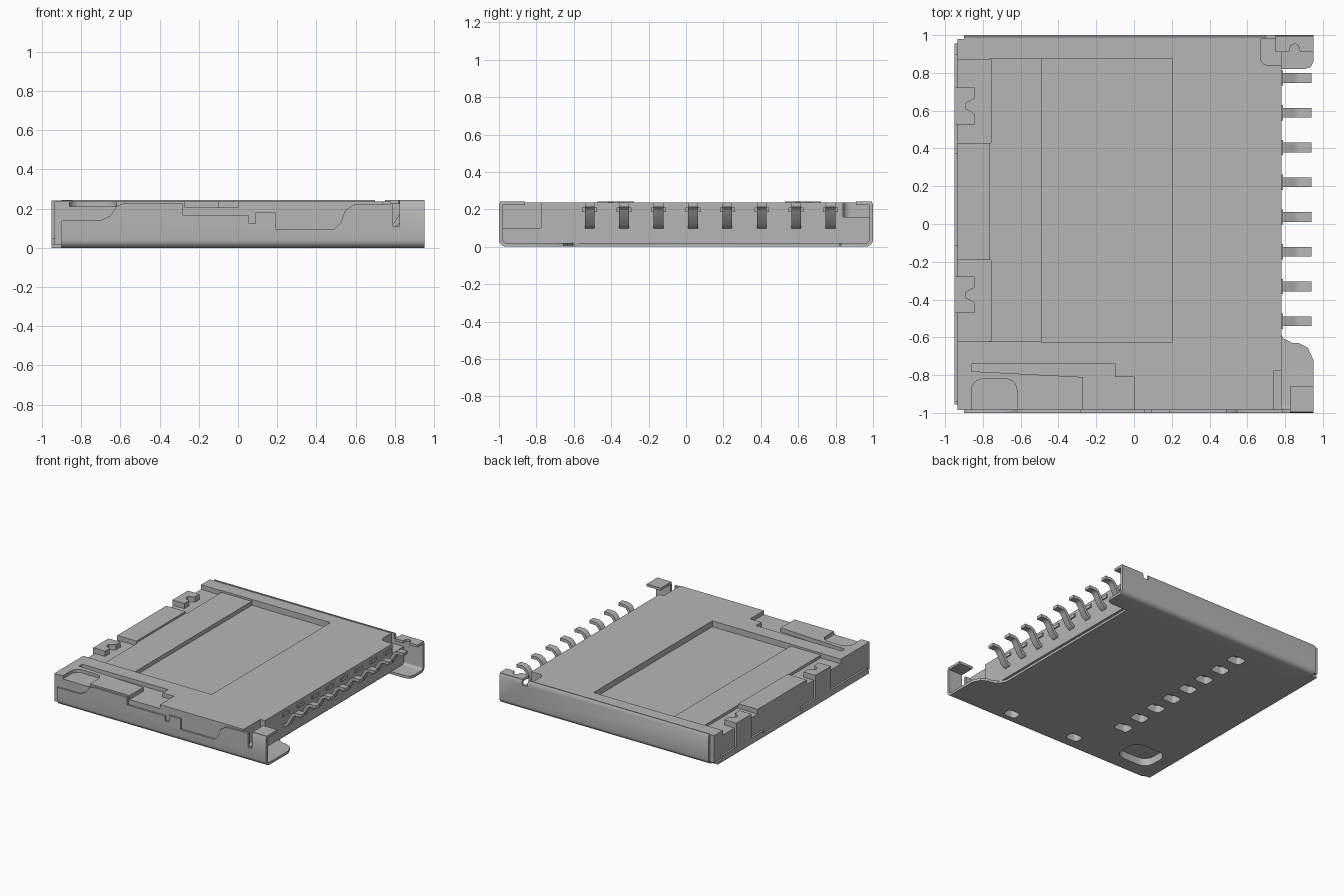
import bpy, bmesh, math

if "Cube" in bpy.data.objects:
    bpy.data.objects.remove(bpy.data.objects["Cube"], do_unlink=True)

GREY = bpy.data.materials.new("satin grey")
GREY.use_nodes = True
GREY.diffuse_color = (0.47, 0.47, 0.47, 1)
GREY.node_tree.nodes["Principled BSDF"].inputs["Base Color"].default_value = (0.47, 0.47, 0.47, 1)


def prism(name, pts, lo, hi, axis="z"):
    """Extrude a 2D outline along one axis."""
    place = {"x": lambda a, b, c: (c, a, b),
             "y": lambda a, b, c: (a, c, b),
             "z": lambda a, b, c: (a, b, c)}[axis]
    bm = bmesh.new()
    low = [bm.verts.new(place(a, b, lo)) for a, b in pts]
    high = [bm.verts.new(place(a, b, hi)) for a, b in pts]
    bm.faces.new(low)
    bm.faces.new(high)
    for i in range(len(pts)):
        j = (i + 1) % len(pts)
        bm.faces.new((low[i], low[j], high[j], high[i]))
    bmesh.ops.recalc_face_normals(bm, faces=bm.faces)
    mesh = bpy.data.meshes.new(name)
    bm.to_mesh(mesh)
    bm.free()
    mesh.materials.append(GREY)
    obj = bpy.data.objects.new(name, mesh)
    bpy.context.collection.objects.link(obj)
    return obj


def rect(x0, x1, y0, y1, r=0.0):
    """Rectangle outline, optionally with rounded corners."""
    if not r:
        return [(x0, y0), (x1, y0), (x1, y1), (x0, y1)]
    pts = []
    corners = [(x1 - r, y0 + r), (x1 - r, y1 - r), (x0 + r, y1 - r), (x0 + r, y0 + r)]
    for k, (cx, cy) in enumerate(corners):
        for s in range(6):
            t = math.radians(-90 + 90 * k + 18 * s)
            pts.append((cx + r * math.cos(t), cy + r * math.sin(t)))
    return pts


def cut(obj, pts, lo, hi, axis="z"):
    """Subtract an extruded outline, then drop the cutter."""
    tool = prism("cutter", pts, lo, hi, axis)
    tool.hide_render = True
    mod = obj.modifiers.new("cut", "BOOLEAN")
    mod.operation, mod.solver, mod.object = "DIFFERENCE", "EXACT", tool
    bpy.context.view_layer.objects.active = obj
    bpy.ops.object.modifier_apply(modifier=mod.name)
    bpy.data.objects.remove(tool, do_unlink=True)


def ribbon(path, t):
    """Thicken an open 2D path into a closed outline."""
    left, right = [], []
    for i, (a, b) in enumerate(path):
        p, q = path[max(i - 1, 0)], path[min(i + 1, len(path) - 1)]
        dx, dy = q[0] - p[0], q[1] - p[1]
        n = math.hypot(dx, dy)
        ox, oy = -dy / n * t / 2, dx / n * t / 2
        left.append((a + ox, b + oy))
        right.append((a - ox, b - oy))
    return left + right[::-1]


PIN_Y = [-0.515 + 0.184 * i for i in range(8)]
TOP = 0.237

# Housing block with stepped recesses in the top
body = prism("housing", rect(-0.935, 0.78, -0.985, 0.98), 0.018, TOP)
cut(body, rect(-0.49, 0.205, -0.625, 0.875), 0.19, 0.4)
cut(body, rect(-0.765, -0.4, -0.623, 0.873), 0.222, 0.4)
for y0, y1 in ((-0.62, -0.19), (0.43, 0.87)):
    cut(body, rect(-1.1, -0.757, y0, y1), 0.2, 0.4)
cut(body, [(-0.86, -0.78), (-0.27, -0.81), (-0.27, -1.1), (0, -1.1),
           (0, -0.81), (-0.1, -0.81), (-0.1, -0.74), (-0.86, -0.74)], 0.205, 0.4)
cut(body, rect(-0.86, -0.62, -1.2, -0.82, 0.06), 0.212, 0.4)
cut(body, rect(0.74, 1.0, -1.1, -0.775), 0.1, 0.4)
cut(body, rect(0.67, 1.0, 0.84, 1.2, 0.04), 0.16, 0.4)

# Folded metal shell: bottom plate with two upright side walls
R, W = 0.04, 0.02


def bend(side, radius):
    return [(side * (1 - R + radius * math.sin(math.radians(a))),
             R - radius * math.cos(math.radians(a))) for a in range(0, 91, 15)]


half = bend(1, R) + [(1, 0.225), (0.99, 0.243), (1 - W, 0.243)] + bend(1, R - W)[::-1]
outer, inner = half[:9], half[9:]
profile = ([(-y, z) for y, z in outer[::-1]] + outer + inner
           + [(-y, z) for y, z in inner[::-1]])
shell = prism("metal_shell", profile, -0.95, 0.95, "x")
# Stepped top edge of the front wall
cut(shell, [(-1.1, 0.14), (-0.7, 0.14), (-0.65, 0.165), (-0.62, 0.21), (-0.59, 0.225),
            (-0.28, 0.225), (-0.28, 0.165), (0.055, 0.165), (0.055, 0.125), (0.09, 0.125),
            (0.09, 0.18), (0.19, 0.18), (0.19, 0.095), (0.49, 0.095), (0.525, 0.13),
            (0.545, 0.19), (0.59, 0.22), (0.79, 0.225), (0.79, 0.11), (0.825, 0.11),
            (0.825, 0.4), (-1.1, 0.4)], -1.1, -0.97, "y")
cut(shell, rect(0.7, 0.75, 0.2, 0.4), 0.97, 1.1, "y")
# Shortened walls at the card entry
for y0, y1 in ((-1.1, -0.955), (0.955, 1.1)):
    cut(shell, rect(-1.1, -0.9, y0, y1), -0.1, 0.4)
# Gap under the pins, leaving rounded corner feet
cut(shell, [(0.76, 0.82), (0.76, -0.55), (0.79, -0.605), (0.84, -0.63), (0.87, -0.63),
            (0.92, -0.655), (0.95, -0.72), (1.1, -0.72), (1.1, 0.86), (0.95, 0.86),
            (0.935, 0.83), (0.9, 0.82)], -0.1, 0.1)

# Openings in the underside
holes = [rect(-0.39, -0.27, y - 0.045, y + 0.045, 0.025) for y in PIN_Y]
holes += [rect(-0.84, -0.54, -0.86, -0.62, 0.08),
          rect(0.37, 0.48, -0.93, -0.85, 0.03), rect(-0.2, -0.09, -0.9, -0.82, 0.03)]
for outline in holes:
    for part in (shell, body):
        cut(part, outline, -0.1, 0.06)

# Corner tabs folded over the top
prism("front_corner_tab", rect(0.825, 0.95, -0.995, -0.86), 0.223, 0.243)
prism("back_corner_tab", [(0.75, 0.995), (0.75, 0.91), (0.82, 0.91), (0.83, 0.945),
                          (0.85, 0.955), (0.87, 0.945), (0.88, 0.91), (0.95, 0.91),
                          (0.95, 0.995)], 0.223, 0.243)

# Notched clips hooked over the card-entry edge
for i, y in enumerate((-0.375, 0.625)):
    prism(f"clip_top_{i + 1}", [(-0.95, y - 0.097), (-0.845, y - 0.097), (-0.845, y - 0.04),
                                (-0.87, y - 0.025), (-0.89, y - 0.015), (-0.89, y + 0.015),
                                (-0.87, y + 0.025), (-0.845, y + 0.04), (-0.845, y + 0.097),
                                (-0.95, y + 0.097)], 0.2, 0.242)
    prism(f"clip_side_{i + 1}", rect(y - 0.097, y + 0.097, 0.05, 0.235), -0.95, -0.934, "x")

# Low lips along the card-entry edge
for i, (y0, y1) in enumerate(((-0.94, -0.11), (0.37, 0.9))):
    prism(f"entry_lip_{i + 1}", rect(y0, y1, 0.0, 0.05), -0.95, -0.93, "x")

# Contact pins
pin_path = [(0.7, 0.11), (0.785, 0.11), (0.81, 0.125), (0.85, 0.195),
            (0.865, 0.215), (0.885, 0.225), (0.94, 0.225)]
for i, y in enumerate(PIN_Y):
    prism(f"contact_pin_{i + 1}", ribbon(pin_path, 0.024), y - 0.026, y + 0.026, "y")
    prism(f"pin_seat_{i + 1}", rect(y - 0.04, y + 0.04, 0.185, 0.21), 0.77, 0.79, "x")

# Smooth bends, crisp edges
bpy.ops.object.select_all(action="DESELECT")
for obj in bpy.context.scene.objects:
    if obj.type == "MESH" and GREY.name in obj.data.materials:
        obj.select_set(True)
        bpy.context.view_layer.objects.active = obj
bpy.ops.object.shade_smooth_by_angle(angle=math.radians(30))
